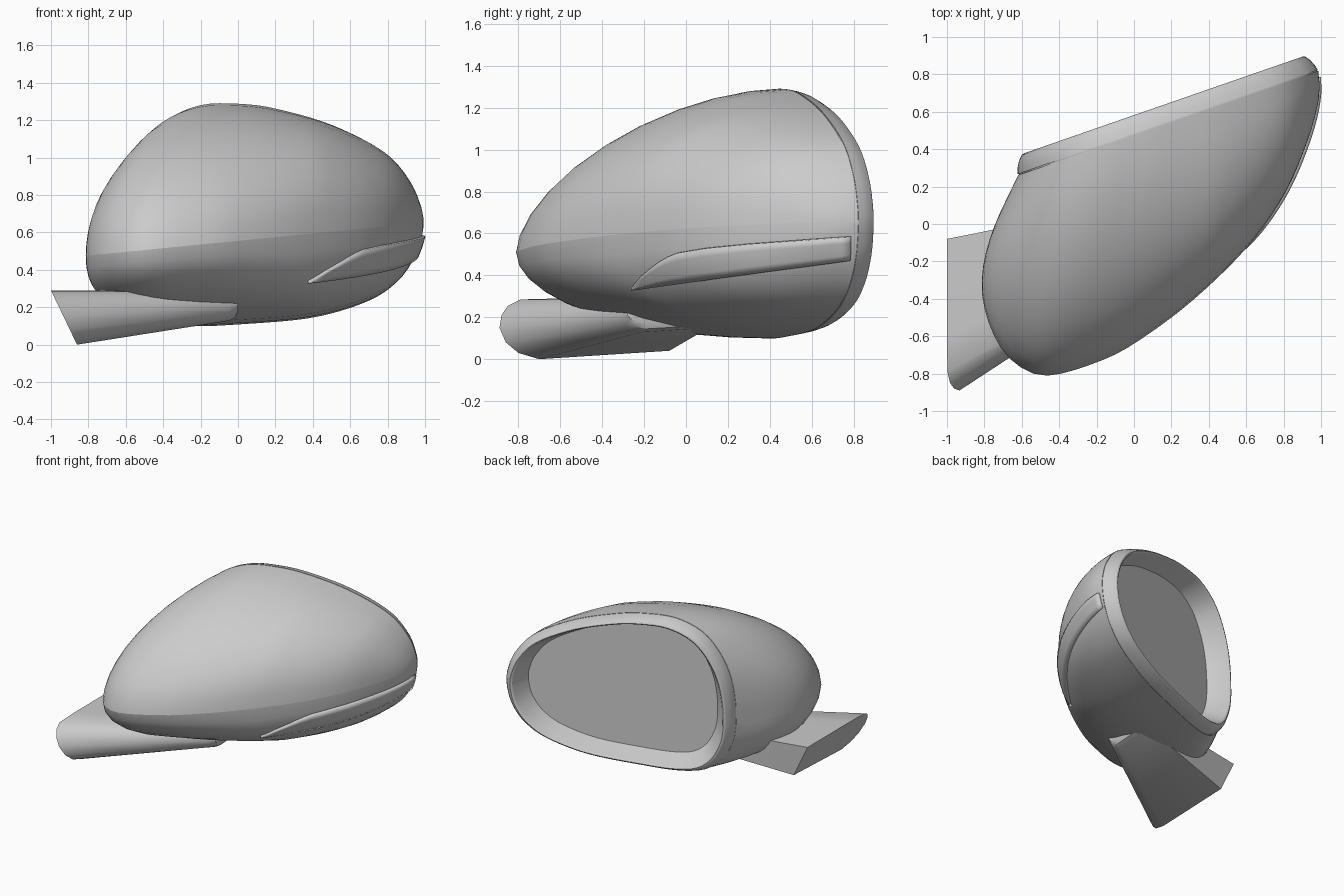
import bpy, bmesh, math
from mathutils import Vector
from mathutils.bvhtree import BVHTree

if "Cube" in bpy.data.objects:
    bpy.data.objects.remove(bpy.data.objects["Cube"])

N, M = 48, 10


def spline(pts, n):
    """Catmull-Rom through pts, resampled to n+1 evenly spaced points."""
    p = [Vector(q) for q in pts]
    p = [2 * p[0] - p[1]] + p + [2 * p[-1] - p[-2]]
    dense = []
    for a, b, c, d in zip(p, p[1:], p[2:], p[3:]):
        for i in range(16):
            t = i / 16
            dense.append(0.5 * (2 * b + (c - a) * t + (2 * a - 5 * b + 4 * c - d) * t * t
                                + (3 * b - a - 3 * c + d) * t ** 3))
    dense.append(p[-2])
    dist = [0]
    for a, b in zip(dense, dense[1:]):
        dist.append(dist[-1] + (b - a).length)
    out, k = [], 0
    for i in range(n + 1):
        target = dist[-1] * i / n
        while k < len(dense) - 2 and dist[k + 1] < target:
            k += 1
        f = (target - dist[k]) / max(dist[k + 1] - dist[k], 1e-9)
        out.append(dense[k].lerp(dense[k + 1], min(f, 1)))
    return out


def interp(table, x):
    for (x0, v0), (x1, v1) in zip(table, table[1:]):
        if x <= x1:
            return v0 + (v1 - v0) * (x - x0) / (x1 - x0)
    return table[-1][1]


def loft(name, rows, closed=False, caps=False, angle=30):
    """Skin a list of equal-length point rows."""
    bm = bmesh.new()
    grid = [[bm.verts.new(p) for p in r] for r in rows]
    n = len(rows[0])
    for a, b in zip(grid, grid[1:]):
        for i in range(n if closed else n - 1):
            j = (i + 1) % n
            bm.faces.new((a[i], a[j], b[j], b[i]))
    if caps:
        bm.faces.new(grid[0])
        bm.faces.new(grid[-1])
    bmesh.ops.remove_doubles(bm, verts=bm.verts, dist=0.0005)
    bmesh.ops.dissolve_degenerate(bm, edges=bm.edges, dist=0.0001)
    bmesh.ops.recalc_face_normals(bm, faces=bm.faces)
    return finish(name, bm, angle)


def finish(name, bm, angle=30):
    me = bpy.data.meshes.new(name)
    bm.to_mesh(me)
    bm.free()
    ob = bpy.data.objects.new(name, me)
    bpy.context.collection.objects.link(ob)
    bpy.ops.object.select_all(action='DESELECT')
    ob.select_set(True)
    bpy.context.view_layer.objects.active = ob
    bpy.ops.object.shade_smooth_by_angle(angle=math.radians(angle))
    return ob


# Tilted plane of the rear opening
NRM = Vector((-0.328, 0.945, 0))


def on_plane(x, z):
    return Vector((x, 0.275 + (x + 0.58) * 0.347, z))


# Guide curves: upper and lower opening edge, and the belt crease in plan
top = [on_plane(*p) for p in spline(
    [(-.62, .5), (-.615, .68), (-.58, .88), (-.5, 1.06), (-.38, 1.2), (-.2, 1.28), (0, 1.288),
     (.2, 1.262), (.5, 1.175), (.78, 1.03), (.92, .87), (.975, .73), (.985, .65)], N)]
bottom = [on_plane(*p) for p in spline(
    [(-.62, .5), (-.6, .37), (-.53, .22), (-.42, .13), (-.25, .1), (0, .108), (.4, .145),
     (.7, .235), (.86, .345), (.945, .47), (.975, .57), (.985, .65)], N)]
crease = [Vector((p.x, p.y, 0.555 + 0.098 * p.x)) for p in spline(
    [(-.62, .261), (-.75, -.02), (-.81, -.25), (-.8, -.45), (-.72, -.65), (-.6, -.77),
     (-.45, -.81), (-.2, -.74), (0, -.64), (.3, -.42), (.6, -.13), (.8, .15), (.93, .45),
     (.99, .68), (.985, .818)], N)]
crease[0], crease[-1] = top[0].copy(), top[-1].copy()


def arc_rows(edge, power):
    """Superelliptic arcs from the crease to an opening edge."""
    rows = []
    for i, (c, e) in enumerate(zip(crease, edge)):
        row, k = [], 2 / power(i / N)
        for j in range(M + 1):
            a = math.pi / 2 * j / M
            u, v = max(math.cos(a), 0) ** k, math.sin(a) ** k
            row.append(Vector((e.x + (c.x - e.x) * u, e.y + (c.y - e.y) * u,
                               c.z + (e.z - c.z) * v)))
        rows.append(row)
    return rows


# Housing: upper cover and lower shell meeting at the crease
loft("upper_cover", arc_rows(top, lambda t: 1.67 + min(.45, 6 * (t - .37) ** 2)))
shell = loft("lower_shell", arc_rows(bottom, lambda t: 2.0 + min(.5, 8 * (t - .37) ** 2)))

# Rear bezel, nearly flush with the housing, with seam and recessed inner wall
outline = top + bottom[-2:0:-1]


def ring(offset, scale, cx=.3):
    return [on_plane(cx + (p.x - cx) * scale, .68 + (p.z - .68) * scale) + NRM * offset
            for p in outline]


loft("mirror_bezel", [ring(*r) for r in (
    (0, 1), (0, .994), (.006, .994), (.006, 1), (.04, .988), (.07, .97), (.095, .945),
    (.1, .93), (.092, .915, .25), (-.05, .825, .2))], closed=True, angle=25)

# Mirror glass
bm = bmesh.new()
bm.faces.new([bm.verts.new(p) for p in ring(-.05, .83, .2)])
bm.normal_update()
for f in bm.faces:
    if f.normal.dot(NRM) < 0:
        f.normal_flip()
finish("mirror_glass", bm)

# Turn signal strip, projected from the side onto the lower shell
tree = BVHTree.FromPolygons([v.co for v in shell.data.vertices],
                            [p.vertices for p in shell.data.polygons])
upper_z = [(-.25, .345), (-.2, .405), (-.13, .46), (-.05, .505), (.1, .53), (.3, .55), (.79, .585)]
rows, last = [], Vector((.4, 0, 0))
for i in range(25):
    y = -.25 + 1.04 * i / 24
    lo, hi = .335 + (y + .25) * .135, interp(upper_z, y)
    row = []
    for j in range(5):
        z = lo + (hi - lo) * j / 4
        hit = tree.ray_cast(Vector((2, y, z)), Vector((-1, 0, 0)))[0]
        x = hit.x if hit else last.x
        last = Vector((x, y, z))
        row.append(last + Vector((.005, -.004, 0)))
    rows.append(row)
strip = loft("signal_strip", rows)
mod = strip.modifiers.new("thickness", 'SOLIDIFY')
mod.thickness, mod.offset = .028, 0

# Mounting arm: slanted door-side cap tapering into the housing underside
section = [(-.08, .29), (-.6, .29), (-.79, .285), (-.85, .255), (-.88, .21), (-.89, .15),
           (-.86, .08), (-.8, .03), (-.7, 0), (-.08, .04)]
rows = []
for s, squeeze in ((0, 1), (.5, 1), (.95, 1), (.985, .85), (1, .5)):
    row = []
    for y, z in section:
        k = (y + .89) / .81
        start = Vector((-1 + (.29 - z) * .48, y, z))
        end = Vector((0, -.28 + .4 * k, .135 + .15 * z / .29))
        p = start.lerp(end, s)
        mid = .145 + (.21 - .145) * s
        p.z = mid + (p.z - mid) * squeeze
        row.append(p)
    rows.append(row)
loft("mounting_arm", rows, closed=True, caps=True)
